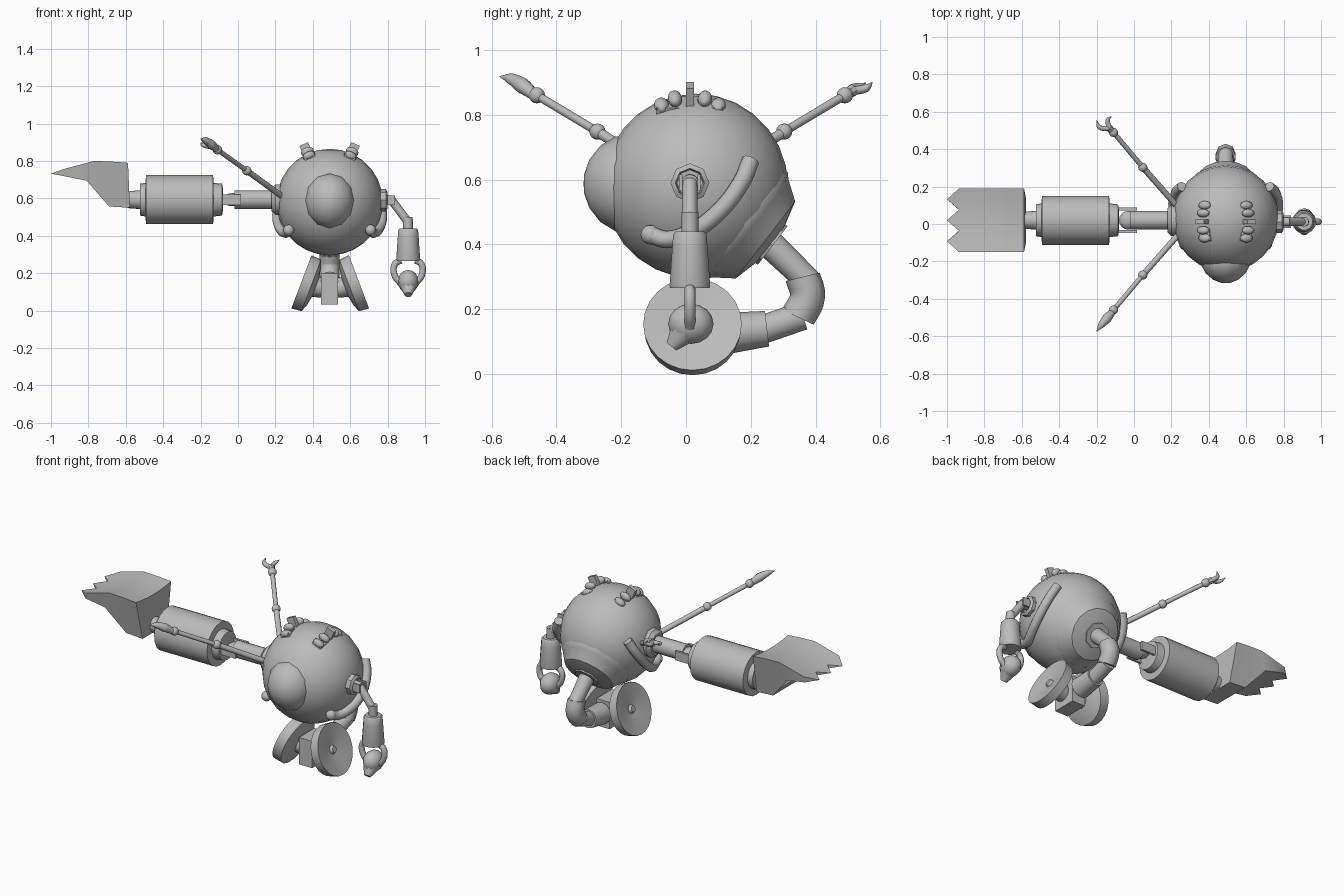
import bpy, bmesh, math
from mathutils import Vector, Matrix

if "Cube" in bpy.data.objects:
    bpy.data.objects.remove(bpy.data.objects["Cube"])

grey = bpy.data.materials.new("metal grey")
grey.diffuse_color = (0.5, 0.5, 0.5, 1)
grey.use_nodes = True
grey.node_tree.nodes["Principled BSDF"].inputs["Base Color"].default_value = grey.diffuse_color


def finish(name, bm, angle=40):
    bmesh.ops.remove_doubles(bm, verts=bm.verts, dist=1e-5)
    bmesh.ops.recalc_face_normals(bm, faces=bm.faces)
    me = bpy.data.meshes.new(name)
    bm.to_mesh(me)
    bm.free()
    me.materials.append(grey)
    for p in me.polygons:
        p.use_smooth = True
    me.set_sharp_from_angle(angle=math.radians(angle))
    ob = bpy.data.objects.new(name, me)
    bpy.context.collection.objects.link(ob)
    return ob


def lathe(name, profile, origin, axis, segs=16, angle=40):
    """Spin (radius, distance) pairs around an axis."""
    bm = bmesh.new()
    q = Vector(axis).to_track_quat('Z', 'Y')
    rings = []
    for r, t in profile:
        n = 1 if r < 1e-6 else segs
        rings.append([bm.verts.new(Vector(origin) + q @ Vector(
            (r * math.cos(math.tau * i / segs), r * math.sin(math.tau * i / segs), t)))
            for i in range(n)])
    for a, b in zip(rings, rings[1:]):
        for i in range(segs):
            j = (i + 1) % segs
            quad = [a[i % len(a)], a[j % len(a)], b[j % len(b)], b[i % len(b)]]
            face = list(dict.fromkeys(quad))
            if len(face) > 2:
                bm.faces.new(face)
    for ring in (rings[0], rings[-1]):
        if len(ring) > 2:
            bm.faces.new(ring)
    return finish(name, bm, angle)


def rod(name, a, b, r1, r2=None, segs=12):
    d = Vector(b) - Vector(a)
    return lathe(name, [(r1, 0), (r1 if r2 is None else r2, d.length)], a, d, segs)


def ball(name, c, size, u=16, v=10, rot=None):
    bm = bmesh.new()
    m = Matrix.Translation(c) @ (rot or Matrix()) @ Matrix.Diagonal((*size, 1))
    bmesh.ops.create_uvsphere(bm, u_segments=u, v_segments=v, radius=1, matrix=m)
    return finish(name, bm, 60)


def box(name, c, size, rot=None):
    bm = bmesh.new()
    m = Matrix.Translation(c) @ (rot or Matrix()) @ Matrix.Diagonal((*size, 1))
    bmesh.ops.create_cube(bm, size=1, matrix=m)
    return finish(name, bm, 30)


def pipe(name, pts, radius, taper=None):
    """Smooth round pipe through a few points."""
    cu = bpy.data.curves.new(name, 'CURVE')
    cu.dimensions, cu.bevel_depth, cu.bevel_resolution = '3D', radius, 2
    cu.use_fill_caps, cu.resolution_u = True, 5
    sp = cu.splines.new('BEZIER')
    sp.bezier_points.add(len(pts) - 1)
    for i, (bp, p) in enumerate(zip(sp.bezier_points, pts)):
        bp.co = p
        bp.handle_left_type = bp.handle_right_type = 'AUTO'
        bp.radius = taper[i] if taper else 1
    ob = bpy.data.objects.new(name + "_path", cu)
    bpy.context.collection.objects.link(ob)
    bpy.context.view_layer.update()
    me = bpy.data.meshes.new_from_object(ob.evaluated_get(bpy.context.evaluated_depsgraph_get()))
    bpy.data.objects.remove(ob)
    bm = bmesh.new()
    bm.from_mesh(me)
    bpy.data.meshes.remove(me)
    return finish(name, bm, 50)


CX, CY, CZ = 0.49, 0.03, 0.58

# Body and face dome
ball("body", (CX, CY, CZ), (0.285, 0.285, 0.285), 24, 14)
dome = lathe("face_dome", [(0.146, -0.05), (0.146, 0), (0.118, 0.046), (0.075, 0.08), (0.03, 0.096), (0, 0.098)],
             (0, -0.218, 0.587), (0, -1, 0), 12, 60)
dome.data.transform(Matrix.Translation((CX, 0, 0)) @ Matrix.Diagonal((0.9, 1, 1, 1)))

# Tilted rear shell and neck
ax = Vector((0, 0.79, -0.61)).normalized()
lathe("rear_shell", [(0.195, 0.17), (0.21, 0.185), (0.206, 0.2), (0.19, 0.215),
                     (0.15, 0.272), (0.06, 0.295)], (CX, CY, CZ), ax, 16)
lathe("neck_plate", [(0.05, 0.255), (0.075, 0.28), (0.075, 0.3), (0.05, 0.3)],
      (CX, CY, CZ), ax, 8)

# Tail leg
rod("upper_leg", (CX, 0.25, 0.41), (CX, 0.38, 0.285), 0.045, 0.04)
pipe("knee", [(CX, 0.36, 0.30), (CX, 0.375, 0.24), (CX, 0.345, 0.175)], 0.054)
rod("lower_leg", (CX, 0.36, 0.18), (CX, 0.23, 0.135), 0.044)
rod("ankle_sleeve", (CX, 0.25, 0.14), (CX, 0.12, 0.125), 0.055, 0.064)
box("wheel_hub", (CX, 0.03, 0.115), (0.09, 0.15, 0.165))

# Wheels, axles, side pipes and grips, mirrored
for s, side in ((-1, "left"), (1, "right")):
    out = Vector((s * 0.935, 0, 0.353))
    c = Vector((0.493 + s * 0.135, 0.02, 0.147))
    lathe(side + "_wheel", [(0, -0.065), (0.05, -0.062), (0.105, -0.052), (0.147, -0.036),
                            (0.152, 0.02), (0.1, 0.013), (0.025, 0.0), (0.018, 0.016), (0, 0.016)],
          c, out, 24)
    rod(side + "_axle", (CX, 0.02, 0.11), c - out * 0.04, 0.045, 0.06)
    path = []
    for y, z in ((0.2, 0.66), (0.17, 0.59), (0.09, 0.49), (0.01, 0.435), (-0.06, 0.415), (-0.11, 0.43)):
        dx = math.sqrt(0.3 ** 2 - (y - CY) ** 2 - (z - CZ) ** 2)
        path.append((CX + s * dx, y, z))
    pipe(side + "_side_pipe", path, 0.027)
    ball(side + "_pipe_end", path[-1], (0.03, 0.03, 0.03), 10, 8)

    # Knuckled grip on top of the body: a base, four rounded knobs and a middle post
    lean = Matrix.Rotation(s * 0.42, 4, 'Y')
    o = Vector((CX, 0.012, CZ))
    box(side + "_grip_base", o + lean @ Vector((0, 0, 0.262)), (0.06, 0.205, 0.03), lean)
    box(side + "_grip_post", o + lean @ Vector((0, 0, 0.305)), (0.05, 0.024, 0.07), lean)
    for y, z, a in ((-0.087, 0.272, 1.1), (-0.046, 0.295, 0.5), (0.046, 0.295, -0.5), (0.087, 0.272, -1.1)):
        rot = lean @ Matrix.Rotation(a, 4, 'X')
        ball(side + "_grip_knob", o + lean @ Vector((0, y, z)), (0.036, 0.022, 0.024), 10, 8, rot)

# Big arm
Y, Z = 0.02, 0.593
lathe("big_shoulder", [(0.085, 0), (0.085, 0.04), (0.065, 0.06)], (0.24, Y, Z), (-1, 0, 0), 10)
rod("big_upper_arm", (0.21, Y, Z), (-0.02, Y, Z), 0.05, segs=14)
ball("big_elbow", (-0.03, Y, Z), (0.05, 0.05, 0.035))
for s, side in ((-1, "front"), (1, "rear")):
    box(side + "_elbow_fork", (-0.04, Y + s * 0.06, Z), (0.11, 0.014, 0.055))
lathe("big_forearm", [(0.055, -0.08), (0.085, -0.085), (0.09, -0.13), (0.131, -0.133),
                      (0.131, -0.492), (0.09, -0.495), (0.085, -0.525), (0.05, -0.525),
                      (0.045, -0.59)], (0, Y, Z), (1, 0, 0), 20)

# Scoop hand: floor and lid strips closed by side walls, back wall and teeth
bm = bmesh.new()
lid_line = [(-0.935, 0.756), (-0.77, 0.8), (-0.68, 0.797), (-0.588, 0.79)]
floor_line = [(-0.935, 0.72), (-0.81, 0.695), (-0.69, 0.557), (-0.578, 0.55)]
N = 6


def strip(line, halves, sag=0.0):
    rows = [[bm.verts.new((x, Y + h * (2 * i / N - 1), z - sag * (1 - (2 * i / N - 1) ** 2)))
             for i in range(N + 1)] for (x, z), h in zip(line, halves)]
    for a, b in zip(rows, rows[1:]):
        for i in range(N):
            bm.faces.new((a[i], a[i + 1], b[i + 1], b[i]))
    return rows


floor = strip(floor_line, [0.165, 0.155, 0.12, 0.12])
lid = strip(lid_line, [0.171] * 4, 0.015)
for i in (0, N):
    for a, b, c, d in zip(floor, floor[1:], lid[1:], lid):
        bm.faces.new((a[i], b[i], c[i], d[i]))
bm.faces.new(floor[3] + lid[3][::-1])
for k in (0, 2, 4):
    tip = bm.verts.new((-1.0, Y + 0.168 * (2 * (k + 1) / N - 1), 0.732))
    for row in (floor[0], lid[0]):
        bm.faces.new((row[k], row[k + 1], tip))
        bm.faces.new((row[k + 1], row[k + 2], tip))
    for i in (k, k + 2):
        bm.faces.new((floor[0][i], lid[0][i], tip))
finish("scoop_hand", bm, 45)

# Two thin arms with ball joints
for s, side in ((-1, "front"), (1, "rear")):
    root = Vector((0.23, 0.015 + s * 0.08, 0.615))
    mid = Vector((0.047, 0.015 + s * 0.288, 0.748))
    end = Vector((-0.11, 0.015 + s * 0.475, 0.86))
    rod(side + "_thin_upper_arm", root, mid, 0.016, segs=10)
    rod(side + "_thin_forearm", mid, end, 0.013, segs=10)
    ball(side + "_thin_elbow", mid, (0.025,) * 3, 12, 8)
    ball(side + "_thin_wrist", end, (0.025,) * 3, 12, 8)
pipe("front_hook", [(-0.115, -0.47, 0.862), (-0.145, -0.505, 0.89), (-0.175, -0.54, 0.91), (-0.2, -0.575, 0.918)],
     0.026, [0.7, 1, 0.7, 0.05])
rod("pincer_base", (-0.11, 0.49, 0.86), (-0.135, 0.515, 0.876), 0.016, 0.02, 8)
pipe("pincer_outer", [(-0.13, 0.51, 0.874), (-0.185, 0.518, 0.885), (-0.2, 0.555, 0.898)], 0.014, [1, 0.9, 0.1])
pipe("pincer_inner", [(-0.13, 0.51, 0.874), (-0.14, 0.555, 0.882), (-0.12, 0.575, 0.9)], 0.014, [1, 0.9, 0.1])

# Small arm
Y2 = 0.012
lathe("small_shoulder", [(0.06, 0), (0.06, 0.04), (0.045, 0.05), (0.04, 0.03)], (0.75, Y2, 0.59), (1, 0, 0), 8)
rod("small_shoulder_stub", (0.76, Y2, 0.592), (0.83, Y2, 0.59), 0.026)
rod("small_upper_arm", (0.82, Y2, 0.592), (0.908, Y2, 0.475), 0.023)
rod("small_elbow", (0.908, Y2, 0.5), (0.91, Y2, 0.42), 0.026)
for s in (-1, 1):
    box("shoulder_lug", (0.815, Y2 + s * 0.028, 0.59), (0.05, 0.01, 0.05))
lathe("small_forearm", [(0.045, 0.0), (0.053, -0.01), (0.056, -0.05), (0.064, -0.165), (0.062, -0.175)],
      (0.91, Y2, 0.44), (0, 0, 1), 14)
for s, side in ((-1, "left"), (1, "right")):
    pipe(side + "_finger", [(0.91 + s * dx, Y2, z) for dx, z in
                            ((0.04, 0.268), (0.07, 0.25), (0.073, 0.19), (0.04, 0.145))], 0.017)
ball("hand_cup", (0.91, 0.015, 0.155), (0.056, 0.07, 0.062), 12, 8)
rod("hand_nose", (0.91, 0.0, 0.14), (0.91, -0.045, 0.085), 0.052, 0.02, 10)
